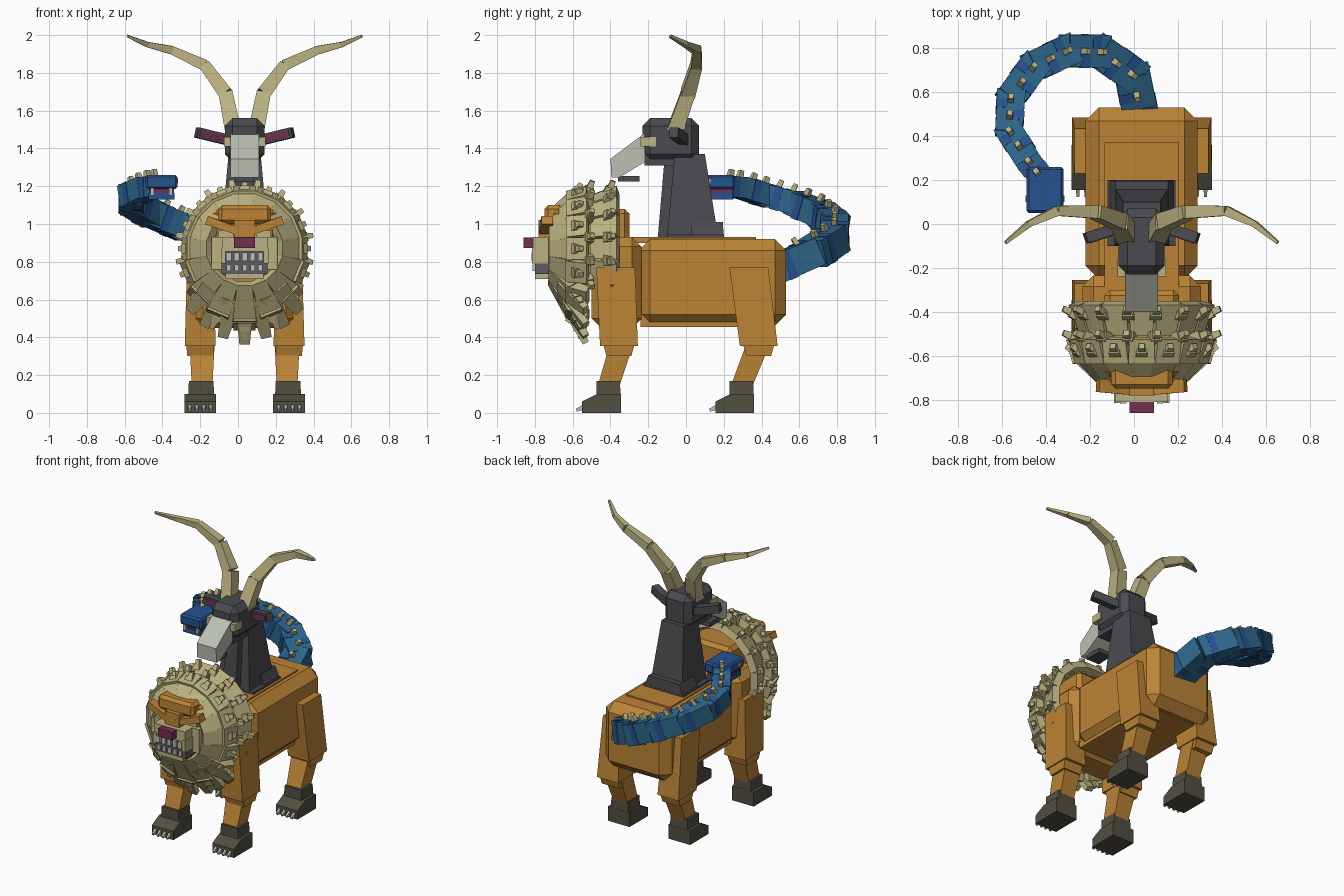
import bpy, bmesh, math
from mathutils import Vector as V

if "Cube" in bpy.data.objects:
    bpy.data.objects.remove(bpy.data.objects["Cube"])

CENTRE = 0.035  # the body's mid-plane, balanced against the side-swept tail


def material(name, rgb):
    m = bpy.data.materials.new(name)
    m.use_nodes = True
    m.diffuse_color = (*rgb, 1)
    m.node_tree.nodes["Principled BSDF"].inputs["Base Color"].default_value = (*rgb, 1)
    return m


FUR = material("golden fur", (0.5, 0.23, 0.036))
CREAM = material("cream horn and mane", (0.5, 0.45, 0.22))
CHARCOAL = material("charcoal coat", (0.07, 0.068, 0.078))
PAW = material("dark paw", (0.085, 0.077, 0.053))
BLUE = material("teal blue scales", (0.027, 0.135, 0.26))
ROYAL = material("royal blue scales", (0.02, 0.085, 0.28))
PALE = material("pale snout and teeth", (0.5, 0.53, 0.45))
ROSE = material("dark rose skin", (0.17, 0.028, 0.08))
MOUTH = material("grey mouth", (0.11, 0.105, 0.12))


def hull(name, mat, points, bevel=0):
    """Flat-faced solid wrapped around the corner points."""
    bm = bmesh.new()
    for p in points:
        bm.verts.new((p[0] + CENTRE, p[1], p[2]))
    bmesh.ops.convex_hull(bm, input=bm.verts)
    bmesh.ops.dissolve_limit(bm, angle_limit=0.01, verts=bm.verts, edges=bm.edges)
    if bevel:
        bmesh.ops.bevel(bm, geom=bm.edges[:], offset=bevel, segments=1, affect='EDGES')
    bmesh.ops.recalc_face_normals(bm, faces=bm.faces)
    me = bpy.data.meshes.new(name)
    bm.to_mesh(me)
    bm.free()
    me.materials.append(mat)
    ob = bpy.data.objects.new(name, me)
    bpy.context.collection.objects.link(ob)
    return ob


def box(name, mat, xs, ys, zs, bevel=0):
    return hull(name, mat, [(x, y, z) for x in xs for y in ys for z in zs], bevel)


def taper(name, mat, x, low, high):
    """Block between two level rectangles given as (half width, y0, y1, z)."""
    return hull(name, mat, [(x + s * h, y, z) for h, a, b, z in (low, high)
                            for s in (-1, 1) for y in (a, b)])


def profile(name, mat, x0, x1, yz):
    return hull(name, mat, [(x, y, z) for x in (x0, x1) for y, z in yz])


def beam(name, mat, a, b, start, end, up=(0, 0, 1)):
    """Tapered bar from a to b; start and end are (width, thickness)."""
    a, b = V(a), V(b)
    side = (b - a).cross(V(up)).normalized()
    top = side.cross(b - a).normalized()
    return hull(name, mat, [p + side * (i * w / 2) + top * (j * t / 2)
                            for p, (w, t) in ((a, start), (b, end))
                            for i in (-1, 1) for j in (-1, 1)])


# Torso
box("torso", FUR, (-.255, .255), (-.25, .53), (.46, .92), .06)
box("chest", FUR, (-.27, .27), (-.5, -.235), (.45, .93), .05)
box("back_ridge", FUR, (-.17, .17), (-.3, .37), (.9, .93))
box("belly_band", FUR, (-.215, .215), (-.24, .45), (.455, .52))

# Legs: forward and rear pairs share one layout, slightly shifted
for s, side in ((1, "left"), (-1, "right")):
    for label, dy, lean in (("front", 0, 0), ("rear", .705, .035)):
        n, x = f"{side}_{label}", s * .235
        taper(n + "_thigh", FUR, x, (.082, dy - .455 + lean, dy - .255 + lean, .355),
              (.07, dy - .475, dy - .27, .77))
        taper(n + "_knee", FUR, x, (.068, dy - .42 + lean, dy - .29 + lean, .3),
              (.075, dy - .44 + lean, dy - .27 + lean, .37))
        taper(n + "_shin", FUR, s * .225, (.055, dy - .465, dy - .35, .15),
              (.066, dy - .405 + lean / 2, dy - .28 + lean / 2, .36))
        taper(n + "_ankle", PAW, s * .23, (.07, dy - .475, dy - .345, .07),
              (.065, dy - .475, dy - .35, .17))
        profile(n + "_paw", PAW, x - .084, x + .084,
                [(dy - .55, 0), (dy - .345, 0), (dy - .345, .1), (dy - .47, .1), (dy - .55, .06)])
        for i in range(4):
            cx = x + (i - 1.5) * .037
            beam(n + "_claw", PALE, (cx, dy - .53, .035), (cx, dy - .58, .014),
                 (.02, .03), (.012, .016))

# Lion head
box("lion_skull", FUR, (-.17, .17), (-.7, -.3), (.71, 1.08), .025)
box("lion_forehead", FUR, (-.14, .14), (-.75, -.6), (1.0, 1.1), .02)
box("muzzle", CREAM, (-.12, .12), (-.81, -.66), (.855, .93))
box("muzzle_bridge", FUR, (-.055, .055), (-.78, -.66), (.92, 1.02))
box("nose", ROSE, (-.055, .055), (-.86, -.78), (.872, .928))
box("open_mouth", MOUTH, (-.122, .122), (-.8, -.66), (.735, .86))
box("chin", CREAM, (-.1, .1), (-.8, -.66), (.71, .74))
for s in (-1, 1):
    beam("lion_brow", FUR, (s * .03, -.745, .96), (s * .2, -.735, 1.02), (.07, .04), (.06, .045))
    box("lion_eye", CREAM, sorted((s * .06, s * .14)), (-.708, -.69), (.93, .965))
    box("cheek", CREAM, sorted((s * .12, s * .175)), (-.73, -.62), (.76, .93))
    box("muzzle_side", CREAM, sorted((s * .1, s * .126)), (-.815, -.7), (.79, .87))
for i in range(5):
    x = (i - 2) * .042
    box("upper_tooth", PALE, (x - .014, x + .014), (-.818, -.79), (.805, .85))
    box("lower_tooth", PALE, (x - .012, x + .012), (-.812, -.79), (.75, .785))


# Mane: overlapping rings of slabs, each carrying a blunt spike
def around(a, r, y):
    return V((r * math.sin(a), y, .87 + r * math.cos(a)))


def spike(a, r, y, reach):
    base, tip = around(a, r, y), around(a, r + reach, y + .035)
    mid = base.lerp(tip, .6)
    beam("mane_spike_base", CREAM, base, mid, (.06, .06), (.048, .048), (0, 1, 0))
    beam("mane_spike_tip", CREAM, mid, tip, (.034, .034), (.026, .026), (0, 1, 0))


COUNT = 16
for i in range(COUNT):
    a = 2 * math.pi * i / COUNT
    drop = max(0, -math.cos(a)) ** 2  # the beard hangs longer
    out = V((math.sin(a), 0, math.cos(a)))
    beam("mane_front_slab", CREAM, around(a, .185, -.71), around(a, .285 + .1 * drop, -.6),
         (.08, .045), (.13, .05), out)
    beam("mane_middle_slab", CREAM, around(a, .28 + .08 * drop, -.63),
         around(a, .31 + .1 * drop, -.52), (.12, .05), (.115, .05), out)
    spike(a, .285 + .08 * drop, -.59, .06 + .05 * drop)
    if math.cos(a) > -.5:
        beam("mane_rear_slab", CREAM, around(a, .26, -.5), around(a, .31, -.36),
             (.1, .05), (.12, .05), out)
        spike(a + .2, .28, -.42, .085)
        spike(a + .2, .28, -.53, .085)
for i in range(-3, 4):
    a = math.pi + i * .24
    beam("beard_lock", CREAM, around(a, .27, -.66), around(a, .5 - abs(i) * .022, -.53),
         (.1, .05), (.055, .035), (0, 1, 0))

# Goat neck and head
box("neck_base", CHARCOAL, (-.155, .155), (-.1, .2), (.88, .945))
taper("neck_collar", CHARCOAL, 0, (.15, .03, .2, .93), (.12, .03, .195, 1.01))
taper("neck", CHARCOAL, 0, (.125, -.1, .17, .93), (.085, -.06, .1, 1.37))
profile("throat", CHARCOAL, -.05, .05, [(-.15, .92), (-.07, .92), (-.06, 1.36), (-.115, 1.33)])
box("goat_skull", CHARCOAL, (-.105, .105), (-.23, .07), (1.33, 1.56), .04)
box("goat_jaw", CHARCOAL, (-.08, .08), (-.22, .0), (1.31, 1.4))
profile("goat_snout", PALE, -.075, .075,
        [(-.22, 1.48), (-.4, 1.345), (-.395, 1.245), (-.355, 1.245), (-.215, 1.33)])
box("goat_mouth", CHARCOAL, (-.05, .05), (-.36, -.245), (1.225, 1.255))
for s in (-1, 1):
    box("goat_eye", CREAM, sorted((s * .075, s * .11)), (-.24, -.16), (1.41, 1.46))
    beam("goat_ear", CHARCOAL, (s * .09, -.01, 1.445), (s * .255, -.065, 1.485),
         (.05, .055), (.05, .055))
    beam("ear_lining", ROSE, (s * .105, -.04, 1.45), (s * .235, -.085, 1.482),
         (.008, .035), (.008, .03))
    path = [(.06, -.06, 1.49), (.1, .01, 1.69), (.21, .055, 1.84),
            (.385, .06, 1.92), (.515, .0, 1.95), (.62, -.085, 1.995)]
    size = [.085, .075, .06, .045, .028, .014]
    for p, q, w, e in zip(path, path[1:], size, size[1:]):
        beam("horn_segment", CREAM, (s * p[0], *p[1:]), (s * q[0], *q[1:]),
             (w, w), (e, e), (0, 1, 0))

# Serpent tail, with a ridge of small plates
path = [V(p) for p in ((0, .47, .76), (-.04, .68, .85), (-.185, .785, .92), (-.335, .79, .985),
                       (-.49, .72, 1.05), (-.595, .58, 1.11), (-.605, .43, 1.15),
                       (-.525, .3, 1.19), (-.45, .2, 1.2))]
for k, (p, q) in enumerate(zip(path, path[1:])):
    along = (q - p).normalized()
    w = .165 - k * .007
    beam("tail_segment", BLUE, p - along * .02, q + along * .02,
         (w, w * .95), (w - .007, w * .9))
    side = along.cross(V((0, 0, 1))).normalized()
    up = side.cross(along)
    for f, s in ((.3, 1), (.65, -1)):
        c = p.lerp(q, f) + side * (s * w * .3)
        beam("tail_dark_scale", ROYAL, c - along * .022, c + along * .022,
             (w * .42, w * .97), (w * .42, w * .97))
    for f in (.2, .7):
        c = p.lerp(q, f) + up * (w * .45)
        if k or f > .5:
            beam("tail_plate", CREAM, c, c + up * .04 - along * .008,
                 (.03, .03), (.024, .024), along)

# Serpent head
box("serpent_head", ROYAL, (-.525, -.355), (.05, .26), (1.185, 1.26), .012)
box("serpent_jaw", ROYAL, (-.51, -.37), (.07, .25), (1.13, 1.165))
box("serpent_gums", ROSE, (-.505, -.375), (.075, .25), (1.16, 1.19))
for s in (-1, 1):
    x = -.44 + s * .05
    box("serpent_fang", PALE, (x - .009, x + .009), (.055, .073), (1.15, 1.19))
    x = -.44 + s * .084
    box("serpent_eye", CREAM, (x - .004, x + .004), (.1, .13), (1.215, 1.238))
